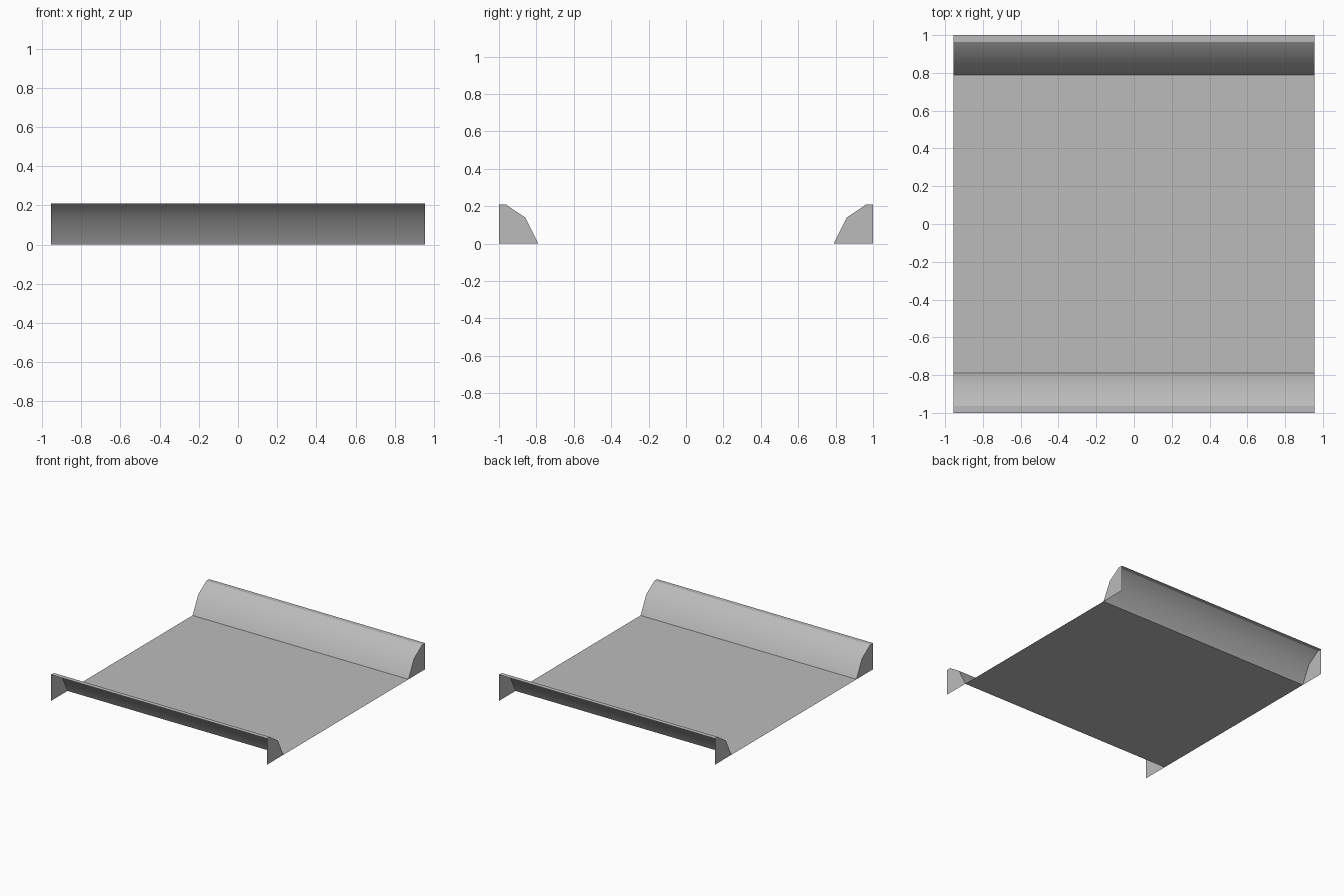
import bpy
import bmesh

cube = bpy.data.objects.get("Cube")
if cube:
    bpy.data.objects.remove(cube)

HALF_WIDTH = 0.955
INNER_Y = 0.79
# Kerb cross-section from the floor edge up to the outer lip (y, z)
KERB = [(INNER_Y, 0), (0.86, 0.14), (0.964, 0.21), (1, 0.21)]

grey = bpy.data.materials.new("plain grey")
grey.use_nodes = True
COLOUR = (0.5, 0.5, 0.5, 1)
grey.diffuse_color = COLOUR
grey.node_tree.nodes["Principled BSDF"].inputs["Base Color"].default_value = COLOUR


def finish(bm, name):
    mesh = bpy.data.meshes.new(name)
    bm.to_mesh(mesh)
    bm.free()
    mesh.materials.append(grey)
    obj = bpy.data.objects.new(name, mesh)
    bpy.context.collection.objects.link(obj)
    return obj


def strip(bm, profile):
    """Sweep an open profile across the width as an upward-facing sheet."""
    rows = [[bm.verts.new((x, y, z)) for x in (-HALF_WIDTH, HALF_WIDTH)]
            for y, z in profile]
    faces = [bm.faces.new((a[0], a[1], b[1], b[0])) for a, b in zip(rows, rows[1:])]
    for face in faces:
        face.normal_update()
        if face.normal.z < 0:
            face.normal_flip()
    return faces


# Flat floor sheet
bm = bmesh.new()
strip(bm, [(-INNER_Y, 0), (INNER_Y, 0)])
finish(bm, "floor")

# Hollow kerbs, open underneath and on the outer side
for name, side in (("front_kerb", -1), ("back_kerb", 1)):
    profile = [(side * y, z) for y, z in KERB]
    bm = bmesh.new()
    slope = strip(bm, profile)[:2]
    for face in slope:
        face.smooth = True
    for edge in slope[1].edges:
        edge.smooth = edge in slope[0].edges[:]
    # End plates
    for x in (-HALF_WIDTH, HALF_WIDTH):
        outline = profile + [(side, 0)]
        cap = bm.faces.new([bm.verts.new((x, y, z)) for y, z in outline])
        cap.normal_update()
        if cap.normal.x * x < 0:
            cap.normal_flip()
    finish(bm, name)
